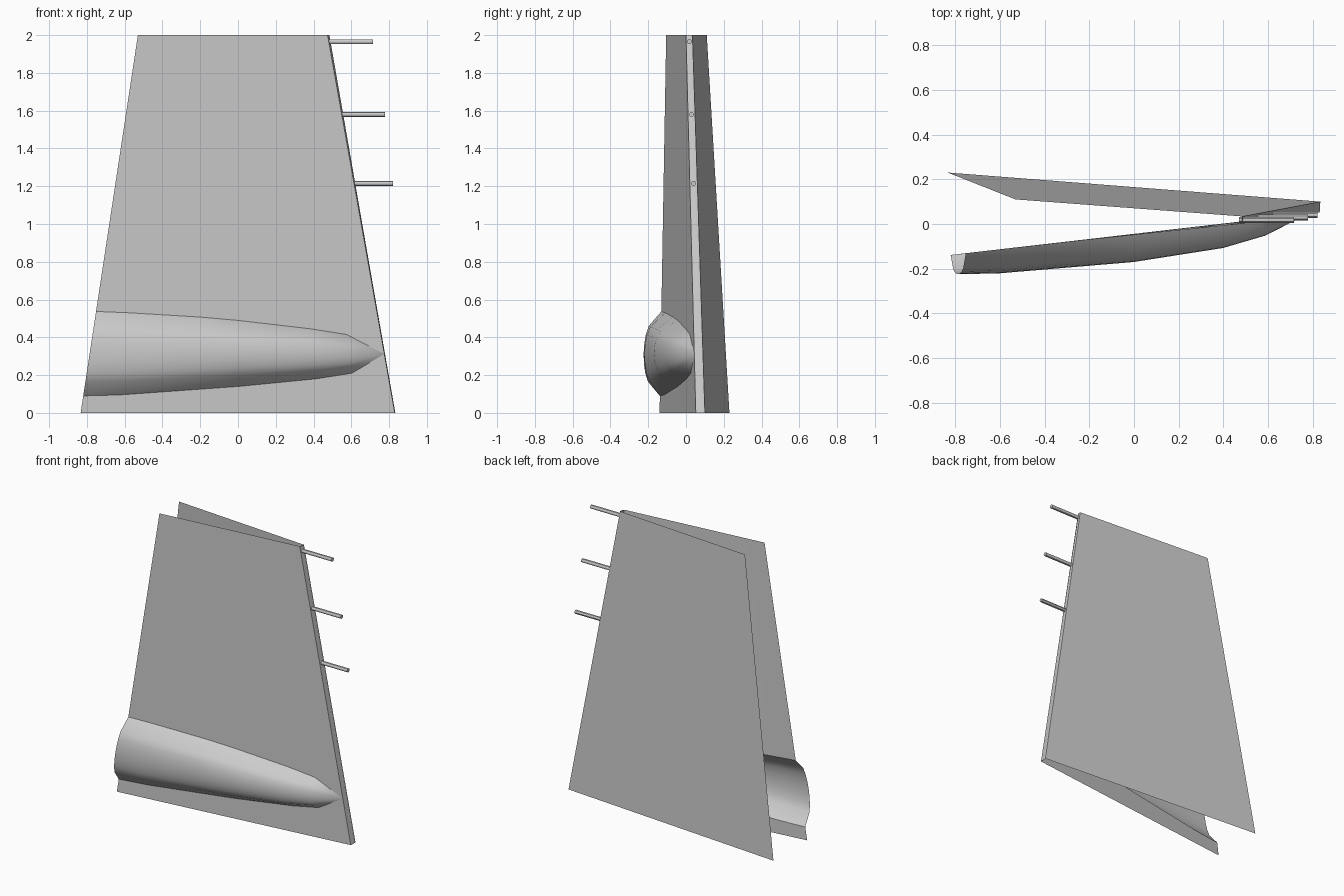
import bpy, bmesh
from math import radians, pi
from mathutils import Vector, Matrix

cube = bpy.data.objects.get("Cube")
if cube:
    bpy.data.objects.remove(cube)

grey = bpy.data.materials.new("plain grey")
grey.use_nodes = True
grey.diffuse_color = (0.6, 0.6, 0.6, 1)
grey.node_tree.nodes["Principled BSDF"].inputs["Base Color"].default_value = (0.6, 0.6, 0.6, 1)

HEIGHT = 2.0


def finish(name, bm, smooth=False):
    bmesh.ops.remove_doubles(bm, verts=bm.verts, dist=0.0001)
    mesh = bpy.data.meshes.new(name)
    bm.to_mesh(mesh)
    bm.free()
    mesh.materials.append(grey)
    obj = bpy.data.objects.new(name, mesh)
    bpy.context.collection.objects.link(obj)
    if smooth:
        bpy.ops.object.select_all(action='DESELECT')
        obj.select_set(True)
        bpy.context.view_layer.objects.active = obj
        bpy.ops.object.shade_smooth_by_angle(angle=radians(30))
    return obj


def add_grid(bm, columns):
    """Skin a list of equally long point columns with quads (triangles at tips)."""
    cols = [[bm.verts.new(p) for p in col] for col in columns]
    for a, b in zip(cols, cols[1:]):
        for i in range(len(a) - 1):
            corners = []
            for v in (a[i], b[i], b[i + 1], a[i + 1]):
                if all((v.co - c.co).length > 0.0001 for c in corners):
                    corners.append(v)
            if len(corners) > 2:
                bm.faces.new(corners)


def edge(bottom, top):
    """Straight sloping edge from the root (z = 0) to the tip."""
    low, high = Vector((*bottom, 0)), Vector((*top, HEIGHT))
    return lambda z: low.lerp(high, z / HEIGHT)


front_trail = edge((-0.833, -0.14), (-0.53, -0.105))
front_lead = edge((0.83, 0.052), (0.474, 0.0))
nose_lead = edge((0.832, 0.088), (0.484, 0.02))
back_lead = edge((0.833, 0.1), (0.483, 0.034))
back_trail = edge((-0.833, 0.23), (-0.53, 0.11))


def skin(u, z):
    return front_trail(z).lerp(front_lead(z), u)


# Fairing stations: chord fraction, lower edge, upper edge, depth
stations = [
    (0.0, 0.09, 0.537, 0.09),
    (0.118, 0.095, 0.53, 0.107),
    (0.374, 0.125, 0.507, 0.119),
    (0.503, 0.14, 0.49, 0.125),
    (0.759, 0.18, 0.445, 0.108),
    (0.881, 0.21, 0.415, 0.074),
    (1.0, 0.312, 0.312, 0.0),
]

# Front panel, open behind the fairing
bm = bmesh.new()
add_grid(bm, [[skin(u, 0), skin(u, lo)] for u, lo, hi, d in stations])
add_grid(bm, [[skin(u, hi), skin(u, HEIGHT)] for u, lo, hi, d in stations])
finish("front_panel", bm)

# Bulged half-shell fairing, open at the rear
half = [(0.66, 0.72), (0.45, 0.89), (0.23, 0.97)]
profile = [(-1, 0)] + [(-s, d) for s, d in half] + [(0, 1)]
profile += [(s, d) for s, d in reversed(half)] + [(1, 0)]
bm = bmesh.new()
add_grid(bm, [[skin(u, (lo + hi) / 2 + s * (hi - lo) / 2) - Vector((0, d * depth, 0))
               for s, d in profile] for u, lo, hi, depth in stations])
finish("fairing", bm, smooth=True)

# Back panel
bm = bmesh.new()
add_grid(bm, [[e(0), e(HEIGHT)] for e in (back_lead, back_trail)])
finish("back_panel", bm)

# Narrow leading edge joining both panels
bm = bmesh.new()
add_grid(bm, [[e(0), e(HEIGHT)] for e in (front_lead, nose_lead, back_lead)])
finish("leading_edge", bm)

# Rods projecting from the leading edge
for label, z, end in (("lower", 1.215, 0.82), ("middle", 1.58, 0.777), ("upper", 1.965, 0.715)):
    root = front_lead(z).lerp(back_lead(z), 0.5)
    start = root.x - 0.015
    bm = bmesh.new()
    bmesh.ops.create_cone(bm, cap_ends=True, segments=12, radius1=0.013, radius2=0.013,
                          depth=end - start,
                          matrix=Matrix.Translation(((start + end) / 2, root.y, z))
                          @ Matrix.Rotation(pi / 2, 4, 'Y'))
    finish(label + "_rod", bm, smooth=True)
